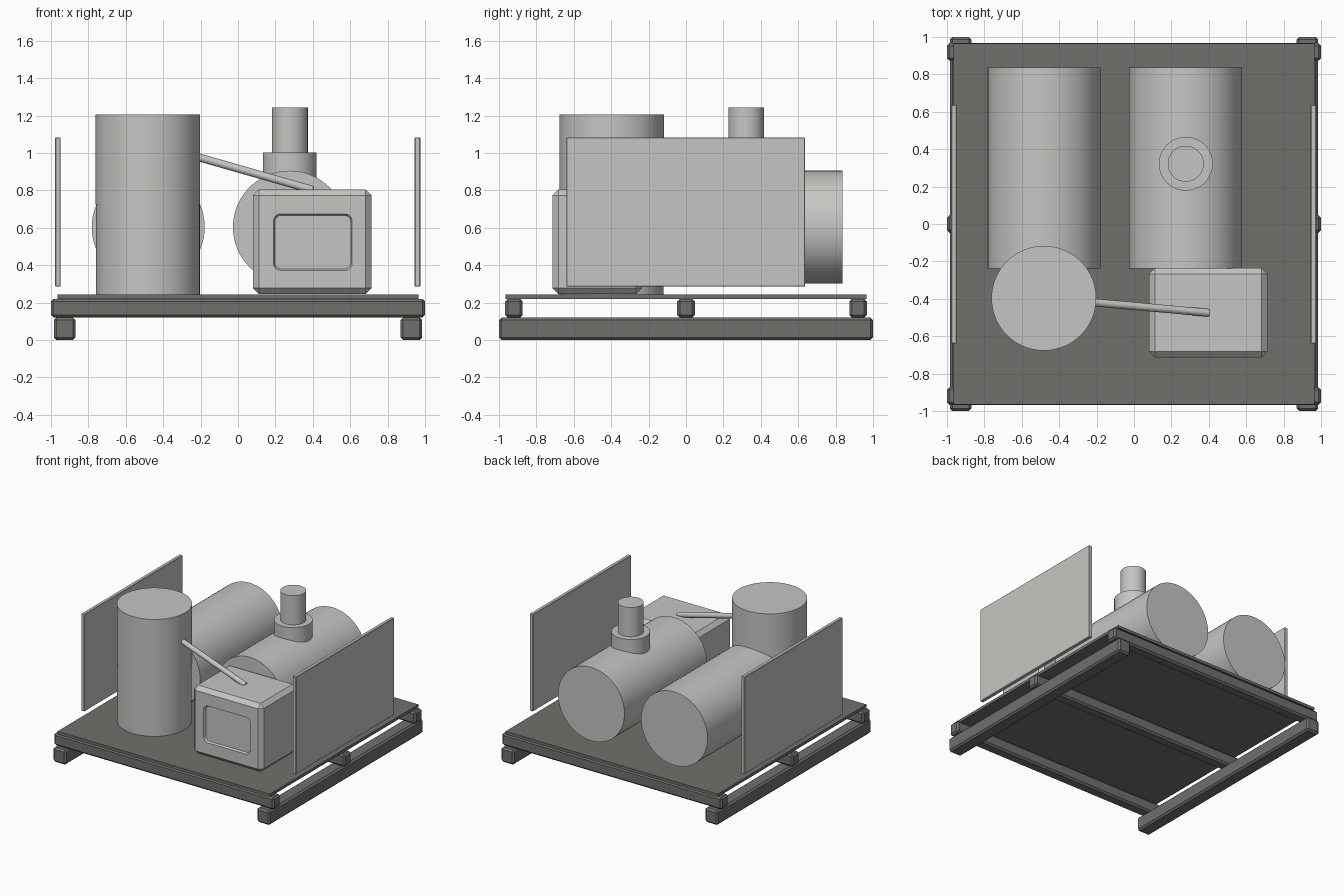
import bpy
import bmesh
import math
from mathutils import Vector

cube = bpy.data.objects.get("Cube")
if cube:
    bpy.data.objects.remove(cube, do_unlink=True)


def make_material(name, colour):
    mat = bpy.data.materials.new(name)
    mat.use_nodes = True
    mat.diffuse_color = (*colour, 1)
    mat.node_tree.nodes["Principled BSDF"].inputs["Base Color"].default_value = (*colour, 1)
    return mat


steel = make_material("light grey steel", (0.56, 0.56, 0.54))
frame = make_material("dark grey frame", (0.165, 0.16, 0.15))


def add_object(name, bm, mat):
    bmesh.ops.recalc_face_normals(bm, faces=bm.faces)
    mesh = bpy.data.meshes.new(name)
    bm.to_mesh(mesh)
    bm.free()
    mesh.materials.append(mat)
    obj = bpy.data.objects.new(name, mesh)
    bpy.context.collection.objects.link(obj)
    return obj


def box(name, low, high, mat, chamfer=0.0):
    """Box between two corners with chamfered edges."""
    low, high = Vector(low), Vector(high)
    bm = bmesh.new()
    bmesh.ops.create_cube(bm, size=1)
    bmesh.ops.scale(bm, vec=high - low, verts=bm.verts)
    bmesh.ops.translate(bm, vec=(low + high) / 2, verts=bm.verts)
    if chamfer:
        bmesh.ops.bevel(bm, geom=bm.edges[:], offset=chamfer, segments=1, affect='EDGES')
    return add_object(name, bm, mat)


def tube(name, start, end, radius, mat, sides=64):
    """Smooth capped cylinder between two points."""
    start, end = Vector(start), Vector(end)
    axis = end - start
    bm = bmesh.new()
    bmesh.ops.create_cone(bm, cap_ends=True, segments=sides, radius1=radius,
                          radius2=radius, depth=axis.length)
    obj = add_object(name, bm, mat)
    obj.rotation_euler = axis.to_track_quat('Z', 'Y').to_euler()
    obj.location = (start + end) / 2
    bpy.ops.object.select_all(action='DESELECT')
    obj.select_set(True)
    bpy.context.view_layer.objects.active = obj
    bpy.ops.object.shade_smooth_by_angle(angle=math.radians(35))
    return obj


# Base: two skids, three cross beams and the deck
for side, x in (("right", -0.927), ("left", 0.927)):
    box(side + "_skid", (x - 0.058, -1, 0), (x + 0.058, 1, 0.12), frame, 0.014)
for label, y in (("front", -0.92), ("middle", 0), ("rear", 0.92)):
    box(label + "_cross_beam", (-1, y - 0.047, 0.12), (1, y + 0.047, 0.22), frame, 0.014)
box("deck", (-0.965, -0.965, 0.22), (0.965, 0.965, 0.243), frame)

# Side panels
for side, x in (("right", -0.963), ("left", 0.96)):
    box(side + "_panel", (x - 0.015, -0.64, 0.285), (x + 0.015, 0.637, 1.083), steel, 0.004)

# Horizontal tanks
for side, x in (("right", -0.48), ("left", 0.275)):
    tube(side + "_horizontal_tank", (x, -0.237, 0.603), (x, 0.837, 0.603), 0.302, steel)

# Vertical tank in two stacked drums
tube("vertical_tank_lower", (-0.482, -0.397, 0.24), (-0.482, -0.397, 0.725), 0.278, steel)
tube("vertical_tank_upper", (-0.482, -0.397, 0.725), (-0.482, -0.397, 1.205), 0.28, steel)

# Exhaust stack
tube("stack_collar", (0.277, 0.322, 0.82), (0.277, 0.322, 1.003), 0.144, steel)
tube("stack_pipe", (0.277, 0.322, 1.0), (0.277, 0.322, 1.243), 0.096, steel)

# Connecting pipe
tube("connecting_pipe", (-0.24, -0.417, 0.985), (0.4, -0.475, 0.802), 0.021, steel, 24)

# Machine cabinet with a recessed front window
cabinet = box("cabinet", (0.08, -0.715, 0.245), (0.715, -0.235, 0.805), steel, 0.032)


def rounded_loop(bm, y, half_x, half_z, radius):
    verts = []
    for quarter, (sx, sz) in enumerate(((1, 1), (-1, 1), (-1, -1), (1, -1))):
        for step in range(7):
            a = (quarter + step / 6) * math.pi / 2
            verts.append(bm.verts.new((0.4 + sx * (half_x - radius) + radius * math.cos(a), y,
                                       0.523 + sz * (half_z - radius) + radius * math.sin(a))))
    return verts


bm = bmesh.new()
outer = rounded_loop(bm, -0.725, 0.216, 0.157, 0.044)
inner = rounded_loop(bm, -0.7, 0.203, 0.143, 0.034)
bm.faces.new(outer)
bm.faces.new(inner)
for i in range(len(outer)):
    bm.faces.new((outer[i - 1], outer[i], inner[i], inner[i - 1]))
cutter = add_object("window_cutter", bm, steel)
cutter.hide_render = True
cutter.hide_set(True)
recess = cabinet.modifiers.new("window recess", 'BOOLEAN')
recess.operation = 'DIFFERENCE'
recess.solver = 'EXACT'
recess.object = cutter
